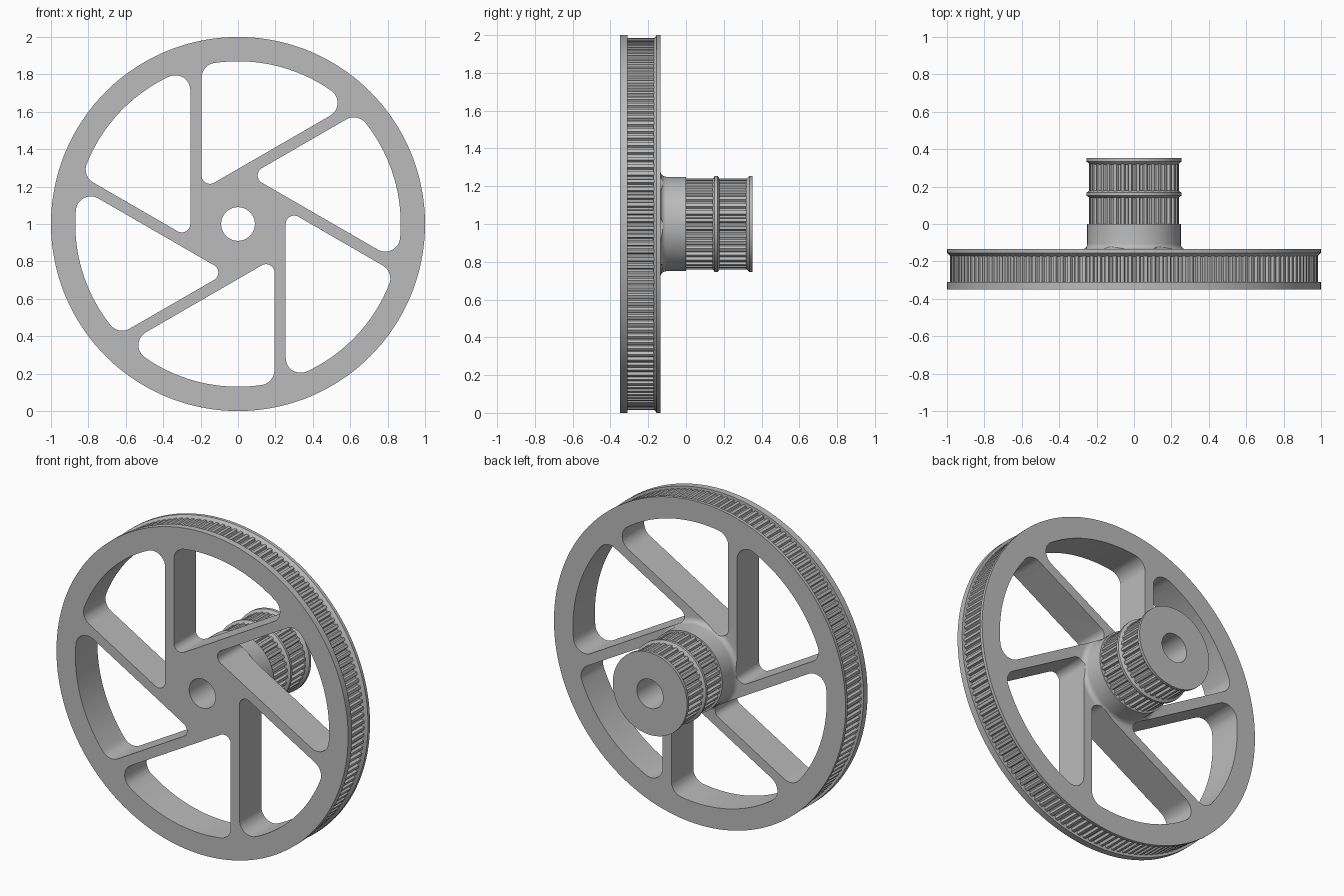
import bpy, bmesh
from math import sin, cos, tau, pi, sqrt, atan2, radians

if "Cube" in bpy.data.objects:
    bpy.data.objects.remove(bpy.data.objects["Cube"])

grey = bpy.data.materials.new("machined grey")
grey.use_nodes = True
grey.diffuse_color = (0.5, 0.5, 0.5, 1)
grey.node_tree.nodes["Principled BSDF"].inputs["Base Color"].default_value = (0.5, 0.5, 0.5, 1)


def polar(r, a, y):
    """Point around the axle, which runs along y at height 1."""
    return (r * cos(a), y, 1 + r * sin(a))


def skin(bm, loops, closed):
    """Bridge equal vertex loops with quads."""
    n = len(loops[0])
    for i in range(len(loops) if closed else len(loops) - 1):
        a, b = loops[i], loops[(i + 1) % len(loops)]
        for j in range(n):
            k = (j + 1) % n
            bm.faces.new((a[j], a[k], b[k], b[j]))


def finish(bm, name):
    bmesh.ops.recalc_face_normals(bm, faces=bm.faces)
    mesh = bpy.data.meshes.new(name)
    bm.to_mesh(mesh)
    bm.free()
    mesh.materials.append(grey)
    obj = bpy.data.objects.new(name, mesh)
    bpy.context.collection.objects.link(obj)
    return obj


def activate(obj):
    bpy.ops.object.select_all(action='DESELECT')
    obj.select_set(True)
    bpy.context.view_layer.objects.active = obj


def smooth(obj):
    activate(obj)
    bpy.ops.object.shade_smooth_by_angle(angle=radians(28))


def lathe(name, profile, segments=144):
    bm = bmesh.new()
    loops = [[bm.verts.new(polar(r, tau * s / segments, y)) for s in range(segments)]
             for r, y in profile]
    skin(bm, loops, True)
    return finish(bm, name)


def tooth_ring(name, count, radius, inner, y0, y1, depth=0.017):
    """Belt teeth: flat lands with rounded grooves between them."""
    groove = [(-.29, 0), (-.25, .5), (-.15, .9), (0, 1), (.15, .9), (.25, .5), (.29, 0)]
    outline = [(radius - depth * d, tau * (t + u) / count)
               for t in range(count) for u, d in groove]
    bm = bmesh.new()
    loops = [[bm.verts.new(polar(inner if flat else r, a, y)) for r, a in outline]
             for y, flat in ((y0, True), (y0, False), (y1, False), (y1, True))]
    skin(bm, loops, True)
    smooth(finish(bm, name))


def window_outline(rim=0.87, near=0.195, far=0.255, r_in=0.045, r_out=0.08):
    """Rounded opening between two offset spokes and the rim."""
    def arc(cx, cz, r, a0, a1, n):
        return [(cx + r * cos(a0 + (a1 - a0) * i / n), cz + r * sin(a0 + (a1 - a0) * i / n))
                for i in range(n + 1)]
    c60, s60 = 0.5, sqrt(3) / 2
    # inner corner
    ax = r_in - near
    az = (far + r_in + c60 * ax) / s60
    # outer corner at the upright spoke
    bx = r_out - near
    bz = sqrt((rim - r_out) ** 2 - bx ** 2)
    # outer corner at the slanted spoke
    d = far + r_out
    t = sqrt((rim - r_out) ** 2 - d ** 2)
    cx, cz = -c60 * d + s60 * t, s60 * d + c60 * t
    ang_b, ang_c = atan2(bz, bx), atan2(cz, cx)
    return (arc(ax, az, r_in, pi, pi * 5 / 3, 10)
            + arc(cx, cz, r_out, -pi / 3, ang_c, 12)
            + arc(0, 0, rim, ang_c, ang_b, 18)[1:-1]
            + arc(bx, bz, r_out, ang_b, pi, 10))


# Wheel, hub and flanges turned as one body with a through bore
fillet = [(0.28 - 0.03 * sin(a), -0.105 - 0.03 * cos(a))
          for a in (pi / 2 * i / 6 for i in range(7))]
profile = ([(0.09, -0.35), (1, -0.35), (1, -0.31), (0.955, -0.31), (0.955, -0.175),
            (0.98, -0.172), (1, -0.155), (1, -0.135)]
           + fillet
           + [(0.25, 0), (0.215, 0), (0.215, 0.14), (0.237, 0.14), (0.255, 0.152),
              (0.255, 0.168), (0.237, 0.178), (0.215, 0.178), (0.215, 0.318),
              (0.237, 0.318), (0.255, 0.335), (0.255, 0.353), (0.09, 0.353)])
body = lathe("wheel_and_hub", profile)

# Six windows leave the offset spokes
bm = bmesh.new()
outline = window_outline()
for k in range(6):
    turn = k * tau / 6
    ends = [[bm.verts.new(polar(sqrt(x * x + z * z), atan2(z, x) + turn, y)) for x, z in outline]
            for y in (-0.45, -0.05)]
    skin(bm, ends, False)
    for end in ends:
        bm.faces.new(end)
cutter = finish(bm, "window_cutter")
cutter.hide_render = True

cut = body.modifiers.new("windows", 'BOOLEAN')
cut.operation = 'DIFFERENCE'
cut.solver = 'EXACT'
cut.object = cutter
activate(body)
bpy.ops.object.modifier_apply(modifier=cut.name)
bpy.data.objects.remove(cutter)
smooth(body)

# Belt teeth on the rim and on both hub tracks
tooth_ring("rim_teeth", 148, 0.985, 0.945, -0.315, -0.17)
tooth_ring("hub_teeth_inner", 36, 0.24, 0.2, -0.005, 0.145)
tooth_ring("hub_teeth_outer", 36, 0.24, 0.2, 0.173, 0.325)
